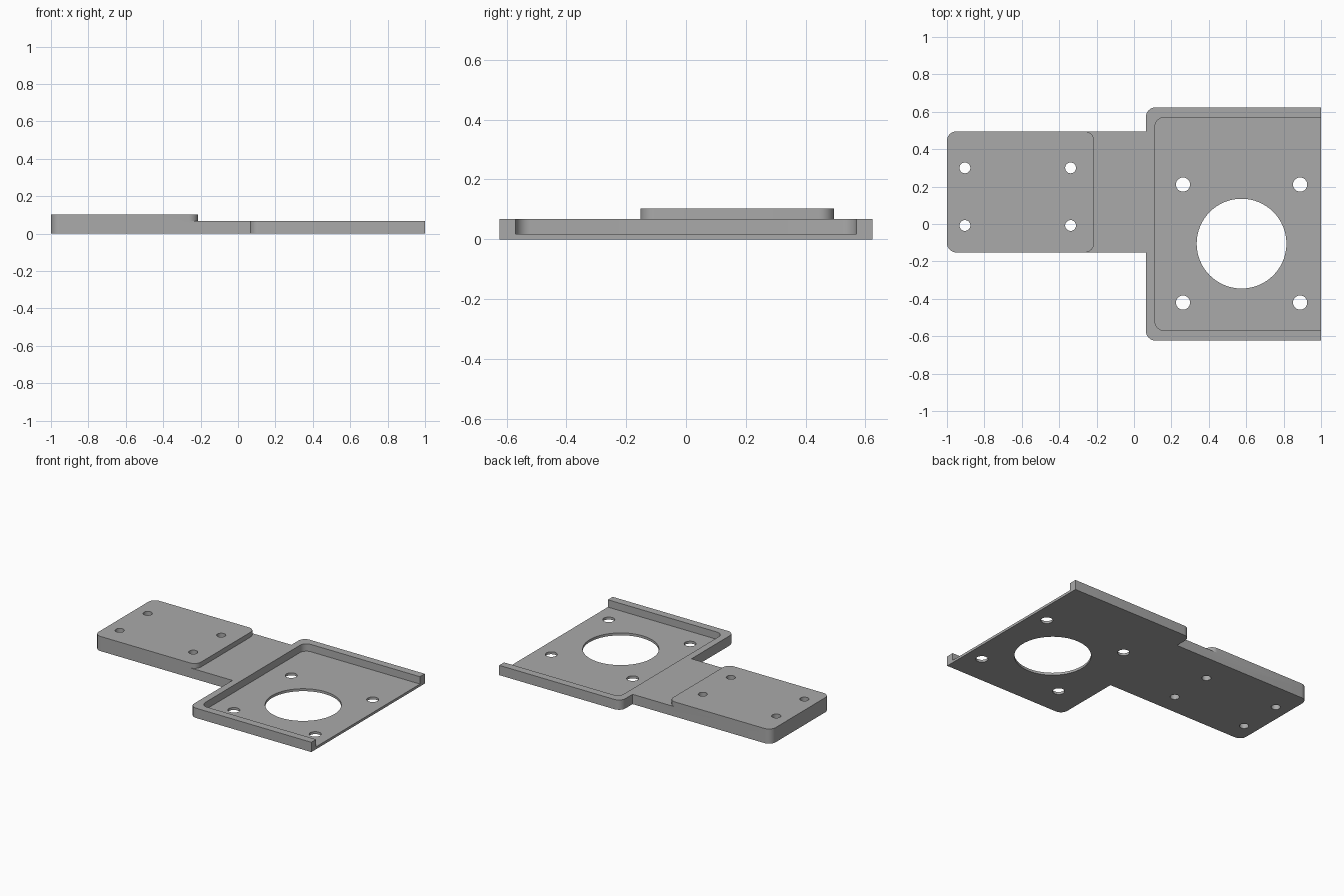
import bpy, bmesh, math
from mathutils import Vector

if "Cube" in bpy.data.objects:
    bpy.data.objects.remove(bpy.data.objects["Cube"])

grey = bpy.data.materials.new("grey")
grey.diffuse_color = (0.4, 0.4, 0.4, 1)
grey.use_nodes = True
grey.node_tree.nodes["Principled BSDF"].inputs["Base Color"].default_value = grey.diffuse_color

R = 0.05            # corner radius
STEP, TOP, FLOOR = 0.068, 0.102, 0.017


def prism(name, corners, z0, z1):
    """Extrude an outline of (x, y, radius) corners, filleting where radius > 0."""
    pts, n = [], len(corners)
    for i, (x, y, r) in enumerate(corners):
        p = Vector((x, y))
        if r == 0:
            pts.append(p)
            continue
        a = (Vector(corners[i - 1][:2]) - p).normalized()
        b = (Vector(corners[(i + 1) % n][:2]) - p).normalized()
        for k in range(9):
            t = math.pi / 2 * k / 8
            pts.append(p + a * r * (1 - math.sin(t)) + b * r * (1 - math.cos(t)))
    bm = bmesh.new()
    face = bm.faces.new([bm.verts.new((p.x, p.y, z0)) for p in pts])
    ext = bmesh.ops.extrude_face_region(bm, geom=[face])
    top = [v for v in ext["geom"] if isinstance(v, bmesh.types.BMVert)]
    bmesh.ops.translate(bm, verts=top, vec=(0, 0, z1 - z0))
    bmesh.ops.recalc_face_normals(bm, faces=bm.faces)
    me = bpy.data.meshes.new(name)
    bm.to_mesh(me)
    bm.free()
    me.materials.append(grey)
    ob = bpy.data.objects.new(name, me)
    bpy.context.collection.objects.link(ob)
    return ob


def combine(body, other, operation):
    """Apply a boolean and remove the helper."""
    mod = body.modifiers.new(other.name, 'BOOLEAN')
    mod.operation, mod.solver, mod.object = operation, 'EXACT', other
    bpy.context.view_layer.objects.active = body
    bpy.ops.object.modifier_apply(modifier=mod.name)
    bpy.data.objects.remove(other)


def drill(body, x, y, r, sides):
    bpy.ops.mesh.primitive_cylinder_add(vertices=sides, radius=r, depth=1, location=(x, y, 0))
    cutter = bpy.context.object
    cutter.name = "hole_cutter"
    cutter.data.materials.append(grey)
    combine(body, cutter, 'DIFFERENCE')


# Wide plate with the narrower arm
bracket = prism("mounting_bracket", [
    (-1, -0.152, R), (0.064, -0.152, 0), (0.064, -0.623, R), (1, -0.623, 0),
    (1, 0.623, 0), (0.064, 0.623, R), (0.064, 0.495, 0), (-1, 0.495, R)], 0, STEP)

# Raised pad at the arm's end
pad = prism("raised_pad", [(-1, -0.152, R), (-0.213, -0.152, R),
                           (-0.213, 0.495, R), (-1, 0.495, R)], 0, TOP)
combine(bracket, pad, 'UNION')

# Pocket open on the right
pocket = prism("pocket_cutter", [(0.112, -0.57, R), (1.2, -0.57, 0),
                                 (1.2, 0.57, 0), (0.112, 0.57, R)], FLOOR, 0.3)
combine(bracket, pocket, 'DIFFERENCE')

# Large opening, its four screw holes, and the pad's four screw holes
drill(bracket, 0.575, -0.105, 0.24, 64)
for x in (0.262, 0.888):
    for y in (-0.42, 0.211):
        drill(bracket, x, y, 0.038, 32)
for x in (-0.904, -0.339):
    for y in (-0.008, 0.3):
        drill(bracket, x, y, 0.029, 32)

# Smooth fillets and bores, sharp edges
bpy.ops.object.select_all(action='DESELECT')
bracket.select_set(True)
bpy.context.view_layer.objects.active = bracket
bpy.ops.object.shade_smooth_by_angle(angle=math.radians(30))
